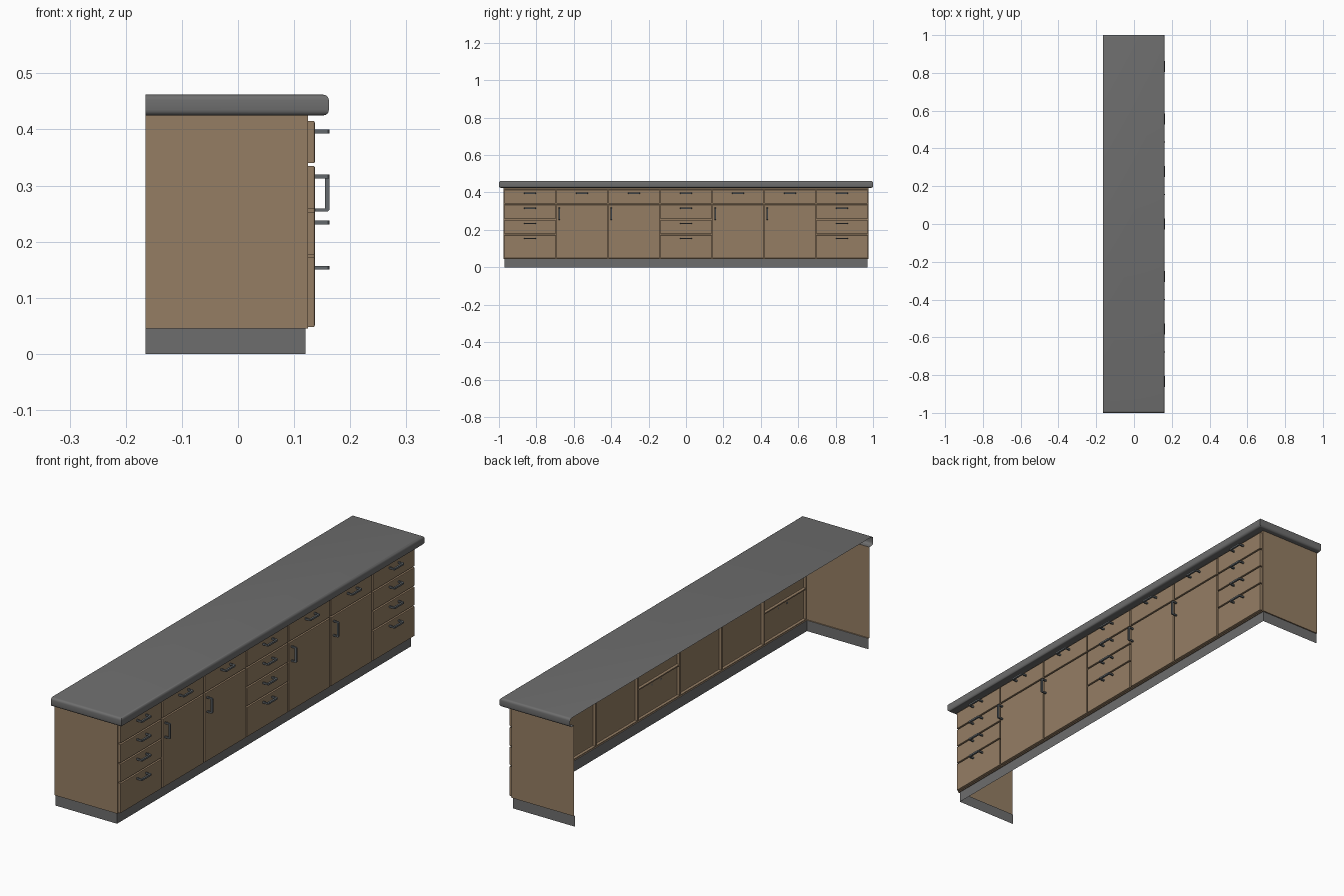
import bpy, bmesh, math

if "Cube" in bpy.data.objects:
    bpy.data.objects.remove(bpy.data.objects["Cube"])

BACK = -0.165
FRONT = 0.125            # plane of the cabinet face
PITCH = 0.278            # column width
GAP = 0.003              # half gap between panels
DRAWERS = [(0.048, 0.172), (0.177, 0.253), (0.258, 0.335), (0.34, 0.415)]
DOOR = [(0.048, 0.335), (0.34, 0.415)]


def material(name, rgb):
    m = bpy.data.materials.new(name)
    m.diffuse_color = (*rgb, 1)
    m.use_nodes = True
    m.node_tree.nodes["Principled BSDF"].inputs["Base Color"].default_value = m.diffuse_color
    return m


GREY = material("stone grey", (0.155, 0.155, 0.155))
WOOD = material("brown wood", (0.30, 0.208, 0.127))
METAL = material("slate metal", (0.125, 0.14, 0.15))


def finish(name, bm, mat, smooth=False):
    me = bpy.data.meshes.new(name)
    bm.to_mesh(me)
    bm.free()
    ob = bpy.data.objects.new(name, me)
    bpy.context.collection.objects.link(ob)
    me.materials.append(mat)
    if smooth:
        bpy.ops.object.select_all(action='DESELECT')
        ob.select_set(True)
        bpy.context.view_layer.objects.active = ob
        bpy.ops.object.shade_smooth_by_angle(angle=math.radians(32))
    return ob


def sweep_u(name, profile, mat, sides=(0, 1, 2), cap=False, smooth=False):
    """Sweep (x, y, z) profile around the two ends and front, open at the back."""
    bm = bmesh.new()
    rows = [[bm.verts.new(p) for p in
             ((BACK, -y, z), (x, -y, z), (x, y, z), (BACK, y, z))]
            for x, y, z in profile]
    for a, b in zip(rows, rows[1:]):
        for i in sides:
            bm.faces.new((a[i], a[i + 1], b[i + 1], b[i]))
    if cap:
        bm.faces.new(rows[-1])
    return finish(name, bm, mat, smooth)


# Plinth and cabinet shell
sweep_u("plinth", [(0.12, 0.97, 0), (0.12, 0.97, 0.045)], GREY)
sweep_u("cabinet_bottom_ledge", [(0.12, 0.97, 0.045), (FRONT, 0.975, 0.045)], WOOD)
sweep_u("cabinet_ends", [(FRONT, 0.975, 0.045), (FRONT, 0.975, 0.425)], WOOD, sides=(0, 2))

# Countertop with rounded rim
R, CX, CY = 0.010, 0.162, 1.0
rim = [(FRONT, 0.975, 0.425)]
for zc, start in ((0.425 + R, -90), (0.462 - R, 0)):
    for k in range(5):
        t = math.radians(start + 22.5 * k)
        d = R * (1 - math.cos(t))
        rim.append((CX - d, CY - d, zc + R * math.sin(t)))
sweep_u("countertop", rim, GREY, cap=True, smooth=True)

# Face frame: narrow strips around the panel openings
columns = [(-3.5 * PITCH + i * PITCH, DRAWERS if i % 3 == 0 else DOOR) for i in range(7)]
frame = bmesh.new()


def strip(y0, y1, z0, z1):
    frame.faces.new([frame.verts.new((FRONT, y, z)) for y, z in
                     ((y0, z0), (y1, z0), (y1, z1), (y0, z1))])


for y0, panels in columns:
    y1 = y0 + PITCH
    strip(y0, y0 + GAP, 0.045, 0.425)
    strip(y1 - GAP, y1, 0.045, 0.425)
    low = 0.045
    for z0, z1 in panels + [(0.425, 0.425)]:
        strip(y0 + GAP, y1 - GAP, low, z0)
        low = z1
for s in (-1, 1):
    strip(*sorted((s * 0.973, s * 0.975)), 0.045, 0.425)
finish("face_frame", frame, WOOD)


# Drawer and door fronts, hollow behind, softened front edge
def panel(name, y0, y1, z0, z1):
    bm = bmesh.new()
    rings = []
    for x, i in ((FRONT, 0), (0.134, 0), (0.1363, 0.0008), (0.137, 0.003)):
        rings.append([bm.verts.new((x, y, z)) for y, z in
                      ((y0 + i, z0 + i), (y1 - i, z0 + i), (y1 - i, z1 - i), (y0 + i, z1 - i))])
    for a, b in zip(rings, rings[1:]):
        for k in range(4):
            n = (k + 1) % 4
            bm.faces.new((a[k], a[n], b[n], b[k]))
    bm.faces.new(rings[-1])
    finish(name, bm, WOOD)


# Bracket handle: U outline in (x, along), thickened across
def handle(name, y, z, vertical):
    h, t, w = 0.0325, 0.006, 0.0035
    x0, x1, c = 0.136, 0.163, 0.003
    outline = [(x0, -h), (x1 - c, -h), (x1, -h + c), (x1, h - c), (x1 - c, h), (x0, h),
               (x0, h - t), (x1 - 0.008, h - t), (x1 - 0.008, -h + t), (x0, -h + t)]
    bm = bmesh.new()
    layers = []
    for o in (-w, w):
        layers.append([bm.verts.new((x, y + o, z + s) if vertical else (x, y + s, z + o))
                       for x, s in outline])
    for vs in layers:
        bm.faces.new(vs)
    for k in range(10):
        n = (k + 1) % 10
        bm.faces.new((layers[0][k], layers[0][n], layers[1][n], layers[1][k]))
    bmesh.ops.recalc_face_normals(bm, faces=bm.faces)
    finish(name, bm, METAL)


for i, (y0, panels) in enumerate(columns):
    for j, (z0, z1) in enumerate(panels):
        is_door = panels is DOOR and j == 0
        kind = "door" if is_door else "drawer"
        panel(f"{kind}_front_{i}_{j}", y0 + GAP, y0 + PITCH - GAP, z0, z1)
        if is_door:
            handle(f"door_handle_{i}", y0 + 0.0175, 0.286, True)
        else:
            handle(f"drawer_handle_{i}_{j}", y0 + PITCH / 2, z1 - 0.0185, False)
